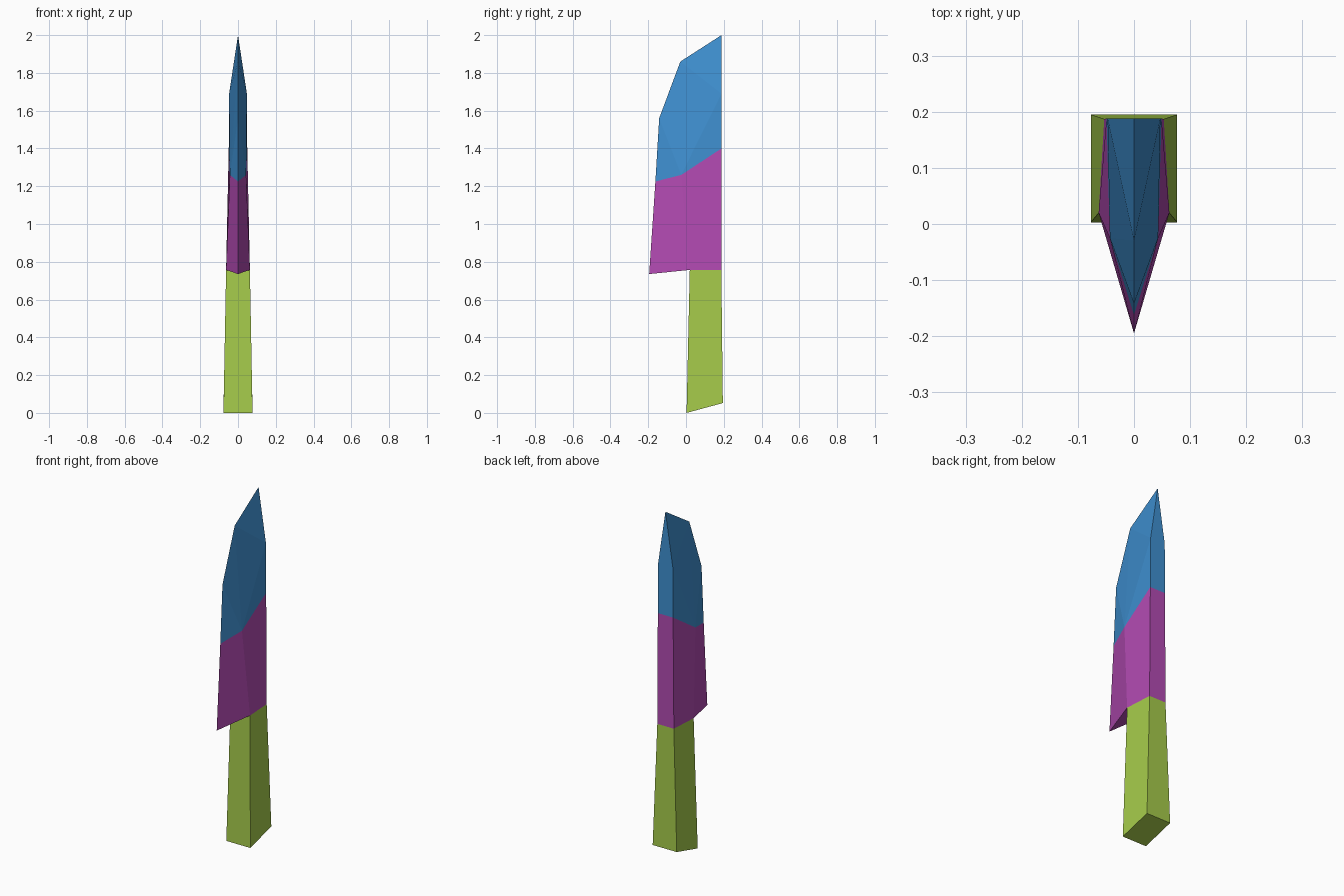
import bpy

if "Cube" in bpy.data.objects:
    bpy.data.objects.remove(bpy.data.objects["Cube"])


def half_part(name, verts, faces, color):
    """Right half (+x) of a part, mirrored across x = 0."""
    mesh = bpy.data.meshes.new(name)
    mesh.from_pydata(verts, [], faces)
    obj = bpy.data.objects.new(name, mesh)
    bpy.context.collection.objects.link(obj)
    mirror = obj.modifiers.new("Mirror", 'MIRROR')
    mirror.use_clip = True
    mat = bpy.data.materials.new(name + "_color")
    mat.diffuse_color = (*color, 1)
    mat.use_nodes = True
    mat.node_tree.nodes["Principled BSDF"].inputs["Base Color"].default_value = mat.diffuse_color
    mesh.materials.append(mat)
    return obj


def loft(lower, upper):
    """Side faces between two half rings running from front centre to back centre."""
    n = len(lower)
    return lower + upper, [(i, i + 1, n + i + 1, n + i) for i in range(n - 1)]


# Handle: tapered block with a slanted butt
butt = [(0, 0.003, 0), (0.077, 0.003, 0), (0.077, 0.195, 0.052), (0, 0.195, 0.052)]
neck = [(0, 0.02, 0.757), (0.063, 0.02, 0.757), (0.053, 0.187, 0.757), (0, 0.187, 0.757)]
verts, faces = loft(butt, neck)
half_part("handle", verts, faces + [(3, 2, 1, 0)], (0.38, 0.60, 0.07))

# Lower blade: wedge section with cutting edge, shoulder and flat spine
heel = [(0, -0.195, 0.735)] + neck[1:]
middle = [(0, -0.162, 1.225), (0.043, -0.025, 1.26), (0.049, 0.188, 1.4), (0, 0.188, 1.4)]
verts, faces = loft(heel, middle)
verts.append(neck[0])
half_part("lower_blade", verts, faces + [(0, 8, 1)], (0.45, 0.07, 0.45))

# Upper blade: clipped point closing to a ridge
point = [(0, -0.142, 1.56), (0, -0.03, 1.86), (0.047, 0.188, 1.69), (0, 0.188, 2.0)]
half_part("upper_blade", middle + point,
          [(0, 1, 4), (1, 5, 4), (1, 2, 6), (1, 6, 5), (6, 7, 5), (2, 3, 7, 6)],
          (0.05, 0.28, 0.64))
